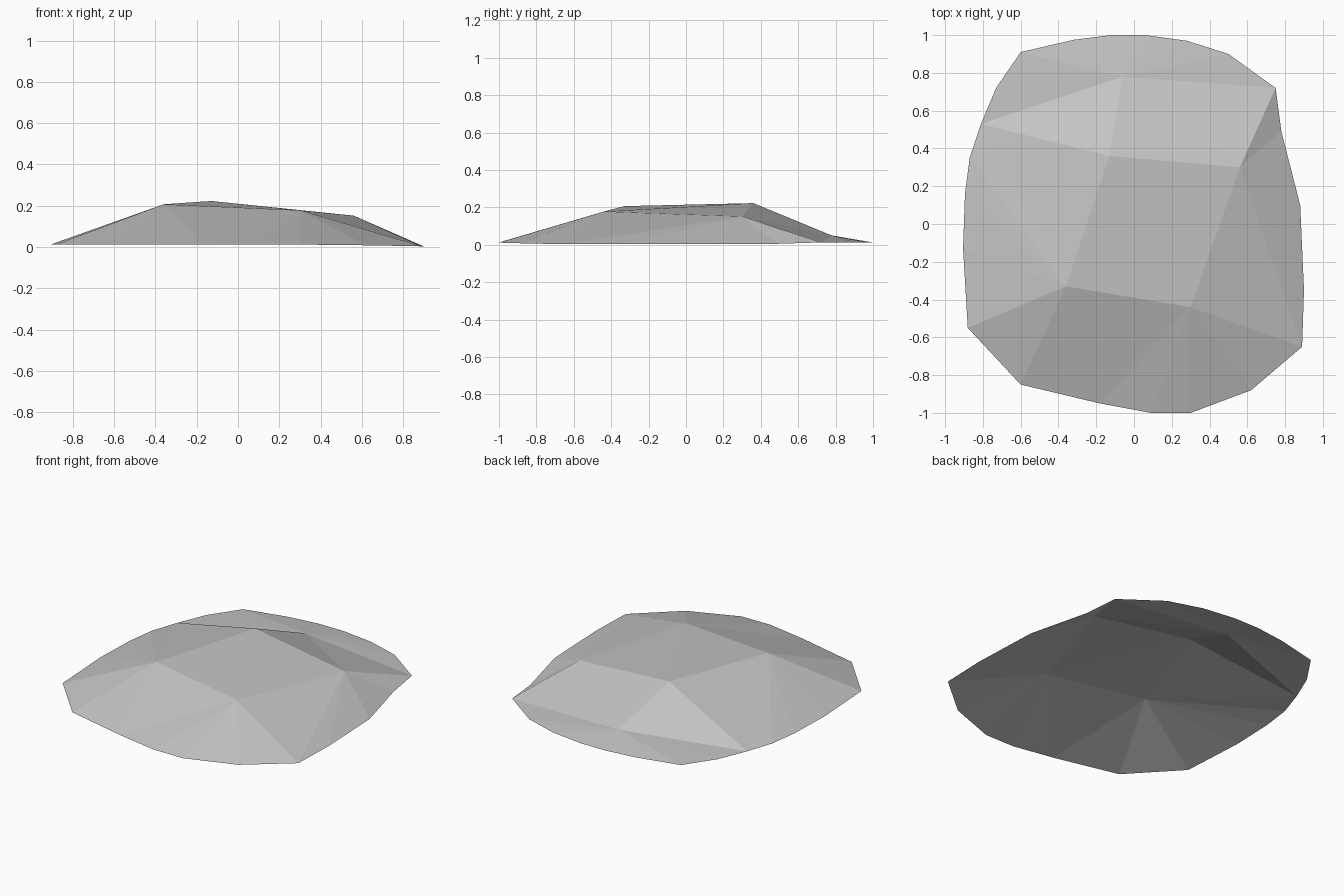
import bpy
import bmesh

cube = bpy.data.objects.get("Cube")
if cube:
    bpy.data.objects.remove(cube, do_unlink=True)

# Stone colour
stone = bpy.data.materials.new("stone_grey")
stone.use_nodes = True
grey = (0.55, 0.55, 0.55, 1)
stone.diffuse_color = grey
stone.node_tree.nodes["Principled BSDF"].inputs["Base Color"].default_value = grey

# Ground outline, clockwise from the back right corner
outline = [(-.6, .91), (-.32, .975), (-.12, 1), (.06, 1), (.28, .97), (.5, .9),
           (.75, .72), (.78, .49), (.88, .1), (.9, -.35), (.89, -.65),
           (.62, -.88), (.3, -1), (.09, -1), (-.18, -.95), (-.6, -.85),
           (-.88, -.55), (-.905, -.13), (-.895, .16), (-.87, .35),
           (-.81, .53), (-.73, .72)]

bm = bmesh.new()
# The rim dips slightly towards +x
rim = [bm.verts.new((x, y, 0.013 - 0.012 * max(x, 0) ** 2 * (y < .6))) for x, y in outline]

# Crown corners
front_a = bm.verts.new((-.36, -.33, .207))
front_b = bm.verts.new((.30, -.44, .178))
side = bm.verts.new((.56, .30, .152))
peak = bm.verts.new((-.13, .36, .223))
back = bm.verts.new((-.06, .78, .05))


def fan(hub, first, last):
    """Slope triangles from one crown corner down to a run of the rim."""
    for i in range(first, last):
        bm.faces.new((hub, rim[i % len(rim)], rim[(i + 1) % len(rim)]))


# Slopes
fan(back, 20, 28)
fan(side, 6, 10)
fan(front_b, 10, 14)
fan(front_a, 15, 20)

# Crown facets and the larger slopes between fans
for face in ((front_a, front_b, peak), (front_b, side, peak),
             (peak, side, back), (back, side, rim[6]),
             (peak, back, rim[20]), (front_a, peak, rim[20]),
             (side, front_b, rim[10]), (front_b, front_a, rim[14]),
             (front_a, rim[14], rim[15])):
    bm.faces.new(face)

bmesh.ops.recalc_face_normals(bm, faces=bm.faces)
if sum(f.normal.z for f in bm.faces) < 0:
    bmesh.ops.reverse_faces(bm, faces=bm.faces)

mesh = bpy.data.meshes.new("flat_rock")
bm.to_mesh(mesh)
bm.free()
mesh.materials.append(stone)
rock = bpy.data.objects.new("flat_rock", mesh)
bpy.context.collection.objects.link(rock)
